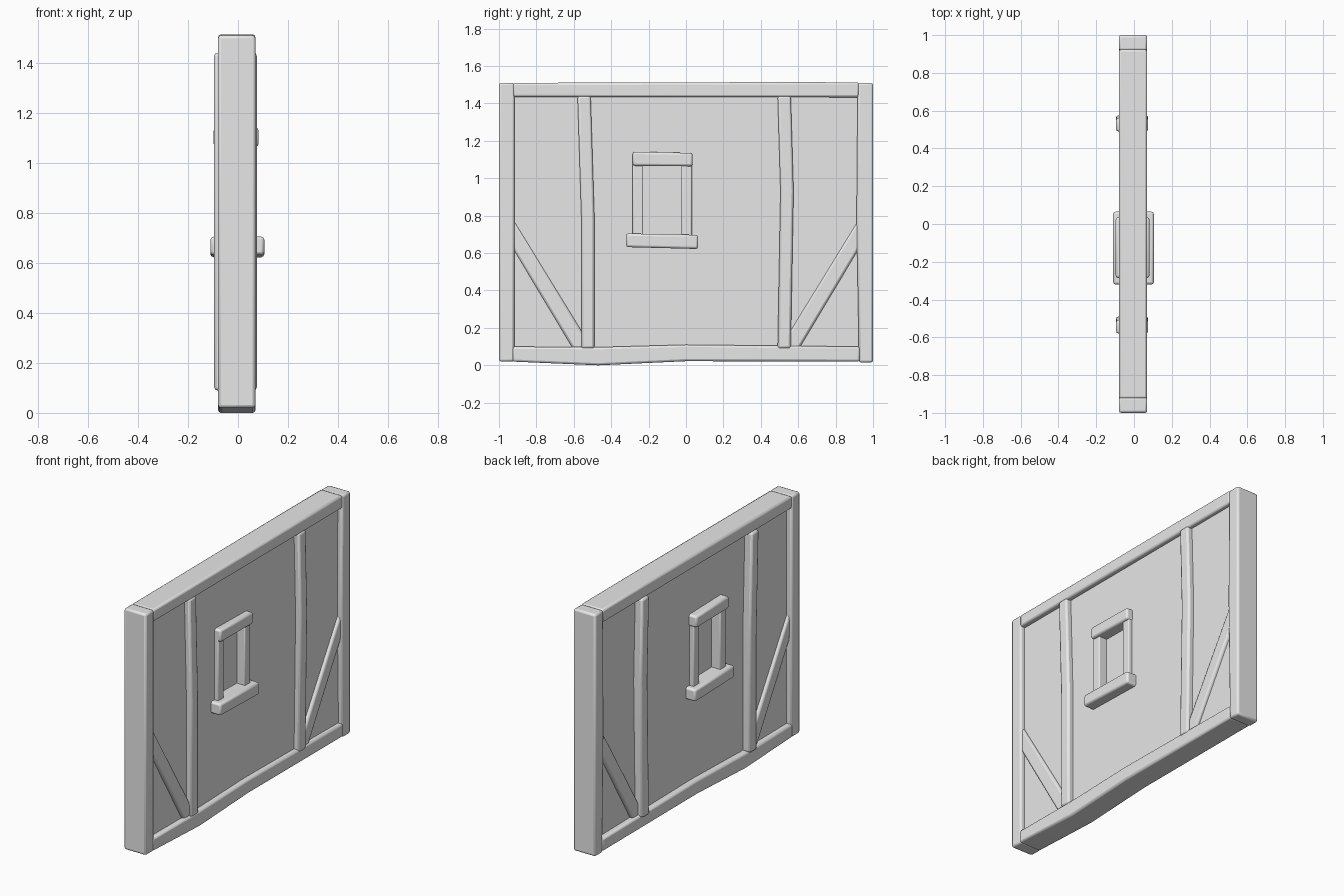
import bpy
import bmesh
import math

cube = bpy.data.objects.get("Cube")
if cube:
    bpy.data.objects.remove(cube, do_unlink=True)

# Single grey finish
grey = bpy.data.materials.new("plain_grey")
grey.use_nodes = True
grey.diffuse_color = (0.8, 0.8, 0.8, 1)
grey.node_tree.nodes["Principled BSDF"].inputs["Base Color"].default_value = (0.8, 0.8, 0.8, 1)


def slab(name, outline, x0, x1, bevel=0.012):
    """Extrude a y-z outline from x0 to x1 and round its edges."""
    bm = bmesh.new()
    face = bm.faces.new([bm.verts.new((x0, y, z)) for y, z in outline])
    moved = bmesh.ops.extrude_face_region(bm, geom=[face])["geom"]
    verts = [v for v in moved if isinstance(v, bmesh.types.BMVert)]
    bmesh.ops.translate(bm, verts=verts, vec=(x1 - x0, 0, 0))
    bmesh.ops.recalc_face_normals(bm, faces=bm.faces)
    mesh = bpy.data.meshes.new(name)
    bm.to_mesh(mesh)
    bm.free()
    mesh.materials.append(grey)
    obj = bpy.data.objects.new(name, mesh)
    bpy.context.collection.objects.link(obj)
    if bevel:
        mod = obj.modifiers.new("Rounded edges", "BEVEL")
        mod.width = bevel
        mod.segments = 2
        mod.limit_method = "ANGLE"
        mod.angle_limit = math.radians(30)
        bpy.ops.object.select_all(action="DESELECT")
        obj.select_set(True)
        bpy.context.view_layer.objects.active = obj
        bpy.ops.object.shade_smooth_by_angle(angle=math.radians(50))
    return obj


def rect(y0, y1, z0, z1):
    return [(y0, z0), (y1, z0), (y1, z1), (y0, z1)]


def bent_post(path, half):
    """Outline of an upright post following a crooked centre line."""
    return [(y - half, z) for y, z in path] + [(y + half, z) for y, z in reversed(path)]


# Infill panel with a recess on each face for the window
panel = slab("wall_panel", rect(-0.94, 0.94, 0.06, 1.47), -0.045, 0.04, 0)
for side, x0, x1 in (("left", 0.01, 0.2), ("right", -0.2, -0.015)):
    cutter = slab("window_cutter_" + side, rect(-0.25, 0, 0.66, 1.1), x0, x1, 0)
    cutter.hide_render = True
    cutter.hide_set(True)
    cutter.display_type = "WIRE"
    cut = panel.modifiers.new("Window recess " + side, "BOOLEAN")
    cut.operation = "DIFFERENCE"
    cut.solver = "EXACT"
    cut.object = cutter

# Outer frame
slab("front_corner_post", rect(-1, -0.918, 0.02, 1.51), -0.08, 0.07)
slab("back_corner_post", [(0.925, 0.015), (1, 0.015), (1, 1.51), (0.918, 1.51),
                          (0.912, 0.8)], -0.08, 0.07)
slab("top_beam", [(-0.925, 1.435), (0.925, 1.433), (0.925, 1.513), (0.45, 1.514),
                  (-0.925, 1.51)], -0.08, 0.07)
slab("bottom_beam", [(-0.93, 0.02), (-0.47, 0), (0, 0.022), (0.93, 0.02), (0.93, 0.1),
                     (0, 0.11), (-0.47, 0.097), (-0.93, 0.1)], -0.08, 0.07)

# Crooked inner posts
slab("front_inner_post", bent_post([(-0.525, 0.09), (-0.525, 0.8), (-0.545, 1.44)], 0.035),
     -0.095, 0.075)
slab("back_inner_post", bent_post([(0.525, 0.09), (0.54, 0.93), (0.525, 1.44)], 0.035),
     -0.095, 0.075)

# Diagonal braces
for name, s in (("front_brace", -1), ("back_brace", 1)):
    slab(name, [(s * y, z) for y, z in ((0.925, 0.78), (0.55, 0.17), (0.55, 0.09),
                                        (0.605, 0.09), (0.925, 0.625))], -0.065, 0.06)

# Window surround
for name, y in (("front_jamb", -0.257), ("back_jamb", 0.003)):
    slab("window_" + name, rect(y - 0.028, y + 0.028, 0.68, 1.09), -0.075, 0.065, 0.006)
slab("window_lintel", [(-0.285, 1.067), (0.035, 1.064), (0.035, 1.135), (-0.285, 1.142)],
     -0.097, 0.082)
slab("window_sill", [(-0.32, 0.632), (0.065, 0.622), (0.065, 0.697), (-0.32, 0.705)],
     -0.11, 0.105)
